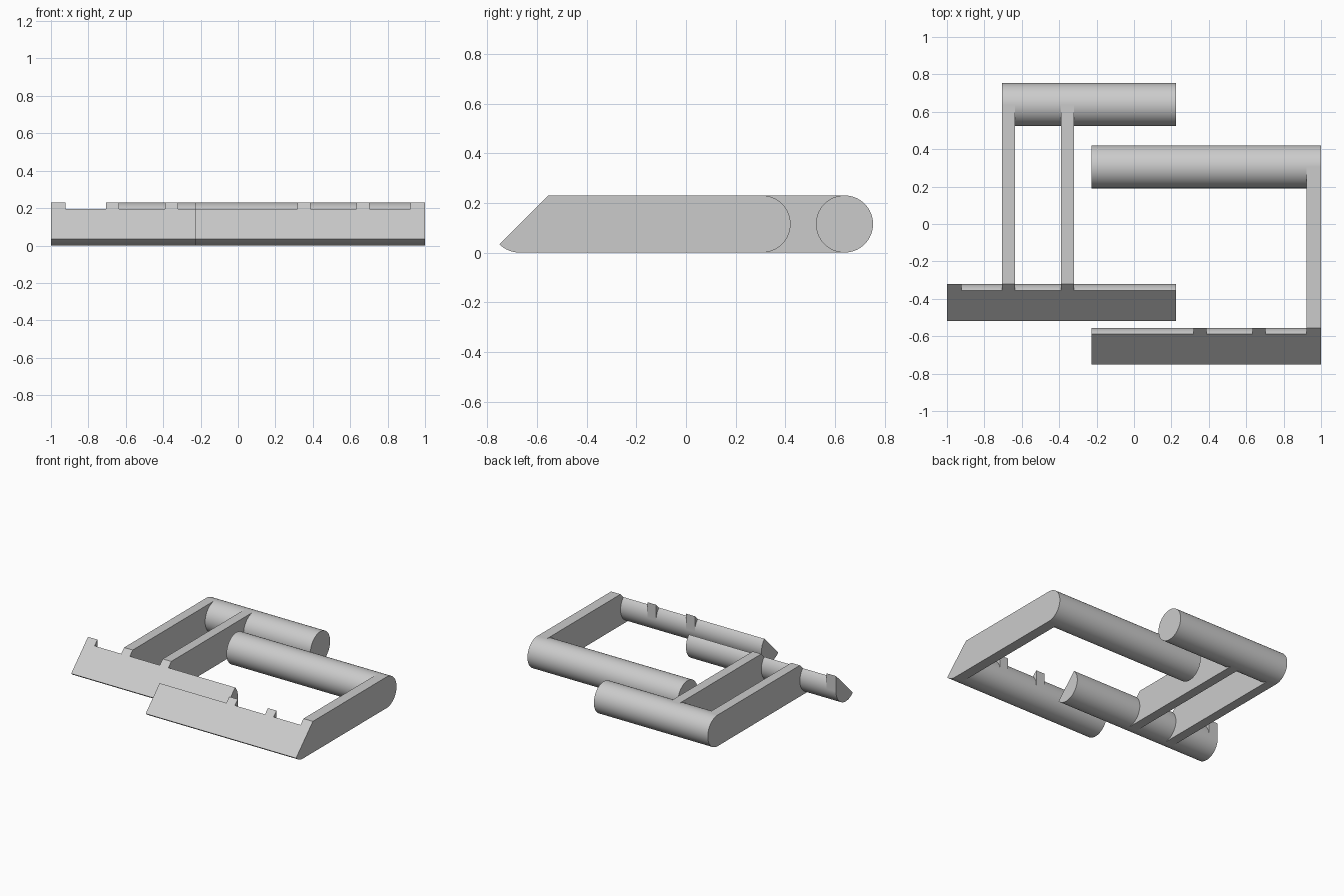
import bpy
import bmesh
from math import sin, cos, pi, radians

cube = bpy.data.objects.get("Cube")
if cube:
    bpy.data.objects.remove(cube)

R = 0.115  # rod radius; every part is 2R tall

grey = bpy.data.materials.new("light_grey")
grey.use_nodes = True
colour = (0.6, 0.6, 0.6, 1)
grey.diffuse_color = colour
grey.node_tree.nodes["Principled BSDF"].inputs["Base Color"].default_value = colour


def arc(y, start, end, steps):
    """Points (y, z) on a rod's outline, angles in degrees."""
    angles = [radians(start + (end - start) * i / steps) for i in range(steps + 1)]
    return [(y + R * cos(a), R + R * sin(a)) for a in angles]


def extrude(name, profile, x0, x1):
    """Extrude a (y, z) profile along x."""
    bm = bmesh.new()
    face = bm.faces.new([bm.verts.new((x0, y, z)) for y, z in profile])
    out = bmesh.ops.extrude_face_region(bm, geom=[face])
    moved = [v for v in out["geom"] if isinstance(v, bmesh.types.BMVert)]
    bmesh.ops.translate(bm, verts=moved, vec=(x1 - x0, 0, 0))
    bmesh.ops.recalc_face_normals(bm, faces=bm.faces)
    mesh = bpy.data.meshes.new(name)
    bm.to_mesh(mesh)
    bm.free()
    mesh.materials.append(grey)
    obj = bpy.data.objects.new(name, mesh)
    bpy.context.collection.objects.link(obj)
    bpy.ops.object.select_all(action="DESELECT")
    obj.select_set(True)
    bpy.context.view_layer.objects.active = obj
    bpy.ops.object.shade_smooth_by_angle(angle=radians(30))


def full_rod(name, y, x0, x1):
    extrude(name, arc(y, 0, 360, 64)[:-1], x0, x1)


def half_rod(name, y, x0, x1):
    # rod sliced at 45 degrees through its axis, flat side up and forward
    extrude(name, arc(y, -135, 45, 32), x0, x1)


def cross_bar(name, front, rear, x0, x1):
    # full-height bar with its front end sliced in the same plane
    extrude(name, [(front, 0), (front, R), (front + R, 2 * R),
                   (rear, 2 * R), (rear, 0)], x0, x1)


def stub(name, front, x0, x1):
    # small wedge that continues the slice up to full height
    extrude(name, [(front, R), (front + R, 2 * R), (front + R, R)], x0, x1)


# Right frame
front, rear = -0.436, 0.638
full_rod("right_rear_rod", rear, -0.705, 0.225)
half_rod("right_front_rod", front, -1.0, 0.225)
cross_bar("right_outer_bar", front, rear, -0.705, -0.635)
cross_bar("right_inner_bar", front, rear, -0.39, -0.32)
stub("right_end_stub", front, -1.0, -0.923)

# Left frame
front, rear = -0.67, 0.306
full_rod("left_rear_rod", rear, -0.228, 1.0)
half_rod("left_front_rod", front, -0.228, 1.0)
cross_bar("left_outer_bar", front, rear, 0.923, 1.0)
stub("left_outer_stub", front, 0.633, 0.703)
stub("left_inner_stub", front, 0.317, 0.387)
